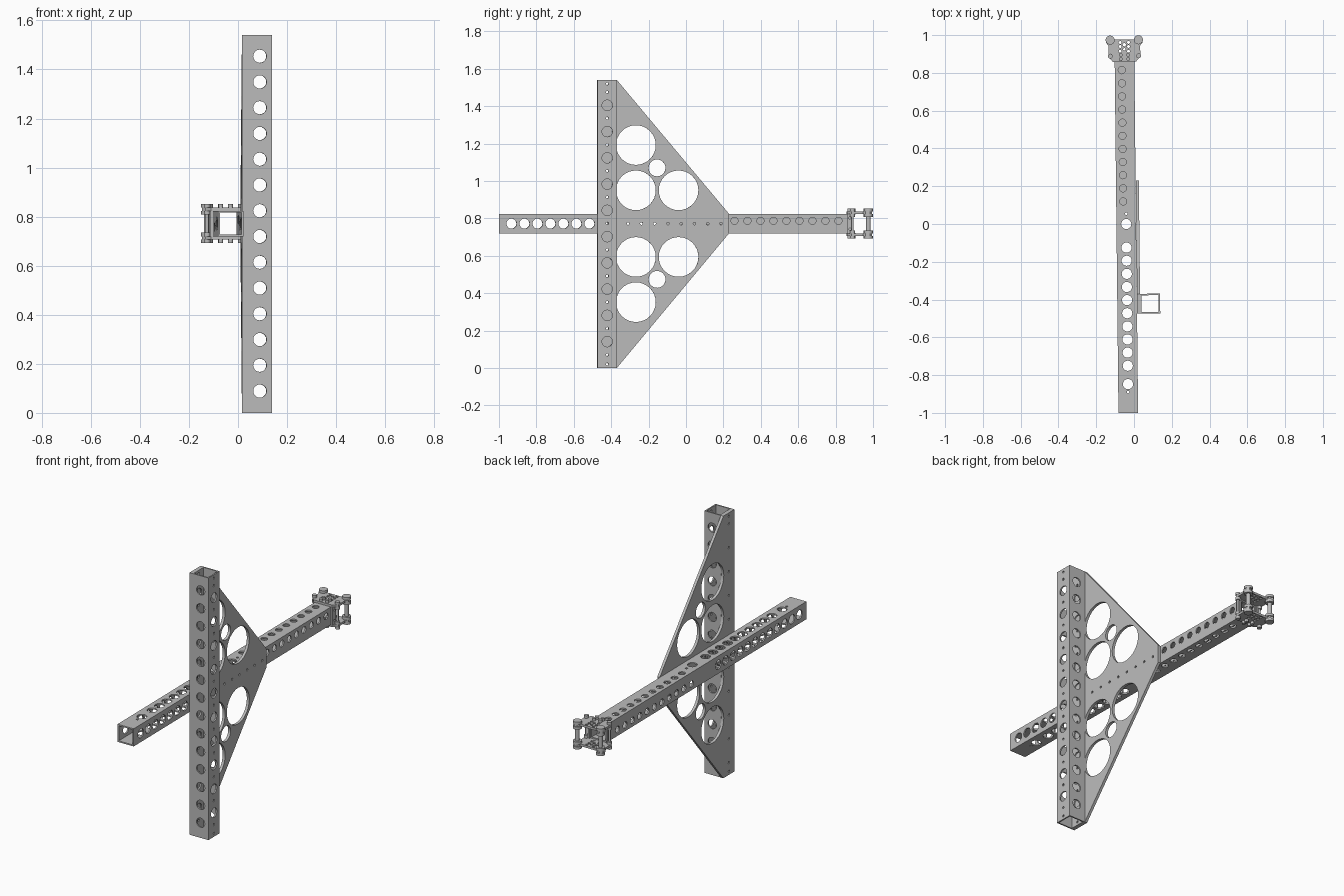
import bpy, bmesh
from math import sin, cos, pi
from mathutils import Matrix

if "Cube" in bpy.data.objects:
    bpy.data.objects.remove(bpy.data.objects["Cube"])

# one brushed metal colour
metal = bpy.data.materials.new("grey metal")
metal.use_nodes = True
GREY = (0.5, 0.5, 0.5, 1)
metal.diffuse_color = GREY
metal.node_tree.nodes["Principled BSDF"].inputs["Base Color"].default_value = GREY

# panel planes: columns give the directions of width, height and thickness
AXES = {"X": ((0, 0, 1), (1, 0, 0), (0, 1, 0)),
        "Y": ((1, 0, 0), (0, 0, 1), (0, 1, 0)),
        "Z": ((1, 0, 0), (0, 1, 0), (0, 0, 1))}
TILT = Matrix.Rotation(0.0108, 4, "Z")
WALL = 0.008
MID = 0.772        # height of the beam axis
BX = -0.041        # beam axis in x
HALF = 0.052       # half width of the square tubes


def rect(u0, u1, v0, v1):
    return [(u0, v0), (u1, v0), (u1, v1), (u0, v1)]


def panel(bm, axis, level, outline, holes, thick=WALL):
    """Flat sheet with round holes (u, v, r), starting at level along axis."""
    curve = bpy.data.curves.new("sheet", "CURVE")
    curve.dimensions, curve.fill_mode, curve.extrude = "2D", "BOTH", thick / 2
    loops = [outline]
    for u, v, r in holes:
        n = 32 if r > 0.03 else 20 if r > 0.01 else 10
        loops.append([(u + r * cos(2 * pi * i / n), v + r * sin(2 * pi * i / n))
                      for i in range(n)])
    for loop in loops:
        sp = curve.splines.new("POLY")
        sp.points.add(len(loop) - 1)
        for p, (u, v) in zip(sp.points, loop):
            p.co = (u, v, 0, 1)
        sp.use_cyclic_u = True
    tmp = bpy.data.objects.new("sheet", curve)
    mesh = bpy.data.meshes.new_from_object(tmp)
    mat = Matrix(AXES[axis]).to_4x4()
    mesh.transform(mat @ Matrix.Translation((0, 0, level + thick / 2)))
    bm.from_mesh(mesh)
    bpy.data.objects.remove(tmp)
    bpy.data.curves.remove(curve)
    bpy.data.meshes.remove(mesh)


def rod(bm, x, y, z0, z1, r, n=16):
    mat = Matrix.Translation((x, y, (z0 + z1) / 2))
    bmesh.ops.create_cone(bm, cap_ends=True, segments=n, radius1=r, radius2=r,
                          depth=z1 - z0, matrix=mat)


def finish(name, bm):
    bmesh.ops.remove_doubles(bm, verts=bm.verts, dist=1e-5)
    bmesh.ops.recalc_face_normals(bm, faces=bm.faces)
    bm.transform(TILT)
    mesh = bpy.data.meshes.new(name)
    bm.to_mesh(mesh)
    bm.free()
    mesh.materials.append(metal)
    obj = bpy.data.objects.new(name, mesh)
    bpy.context.collection.objects.link(obj)
    bpy.context.view_layer.objects.active = obj
    obj.select_set(True)
    bpy.ops.object.shade_smooth_by_angle()
    obj.select_set(False)


def row(start, step, count):
    return [start + step * i for i in range(count)]


# upright square tube
TOP = 1.54
px0, px1, py0, py1 = 0.028, 0.134, -0.475, -0.37
pcx, pcy = (px0 + px1) / 2, (py0 + py1) / 2
small_z = row(0.071, 0.1404, 11) + [0.02, 1.52]
rivets = [(pcy, z, 0.007) for z in small_z]
side = rivets + [(pcy, z, 0.028) for z in row(0.141, 0.1404, 10)]
front = [(pcx + 0.003, z, 0.027) for z in row(0.089, 0.105, 14)]
bm = bmesh.new()
for x in (px0, px1 - WALL):
    panel(bm, "X", x, rect(py0, py1, 0, TOP), side)
for y in (py0, py1 - WALL):
    panel(bm, "Y", y, rect(px0 + WALL, px1 - WALL, 0, TOP), front)
finish("upright_tube", bm)

# triangular gusset plate, symmetric about the beam axis
outline = [(py0, 0), (py1, 0), (0.23, MID - HALF), (0.23, MID + HALF),
           (py1, TOP), (py0, TOP)]
holes = rivets + [(y, MID, 0.007) for y in row(-0.31, 0.071, 8)]
for s in (-1, 1):
    holes += [(-0.268, MID + s * 0.42, 0.106), (-0.268, MID + s * 0.178, 0.106),
              (-0.04, MID + s * 0.178, 0.106), (-0.155, MID + s * 0.298, 0.045)]
bm = bmesh.new()
panel(bm, "X", 0.012, outline, holes, 0.016)
finish("gusset_plate", bm)

# long square beam: wide holes at the front, narrow staggered holes behind
Y0, Y1 = -1.0, 0.885
bm = bmesh.new()
for s in (-1, 1):
    shift = 0 if s > 0 else 0.035
    near = [(y, MID, 0.027) for y in row(-0.933, 0.0695, 12)]
    far = [(y - shift, MID + s * 0.015, 0.019) for y in row(0.12, 0.0695, 11)]
    level = BX + HALF - WALL if s > 0 else BX - HALF
    panel(bm, "X", level, rect(Y0, Y1, MID - HALF, MID + HALF), near + far)

    near = [(BX, y, 0.027) for y in row(-0.75, 0.0695, 10) + [-0.847, 0]]
    near += [(BX, y, 0.007) for y in (-0.89, 0.055)]
    far = [(BX - s * 0.015, y - shift, 0.019) for y in row(0.12, 0.0695, 11)]
    level = MID + HALF - WALL if s > 0 else MID - HALF
    panel(bm, "Z", level, rect(BX - HALF + WALL, BX + HALF - WALL, Y0, Y1), near + far)
finish("long_beam", bm)

# end bracket: two drilled plates
half_shape = [(0.06, 0.86), (0.084, 0.885), (0.084, 0.945), (0.096, 0.96),
              (0.096, 0.982), (0.083, 0.995), (0.066, 0.99), (0.056, 0.977)]
shape = [(BX + x, y) for x, y in half_shape]
shape += [(BX - x, y) for x, y in reversed(half_shape)]
drill = [(BX + x, y, 0.008) for x in (-0.022, 0.022) for y in (0.915, 0.94, 0.962)]
drill += [(BX, 0.95, 0.009), (BX, 0.925, 0.007)]
bm = bmesh.new()
for z in (MID + HALF, MID - HALF - 0.013):
    panel(bm, "Z", z, shape, drill, 0.013)
finish("bracket_plates", bm)

# bracket pillars with round heads, and bolts through the beam
bm = bmesh.new()
for x in (-0.075, 0.075):
    for y, r in ((0.975, 0.024), (0.89, 0.013)):
        rod(bm, BX + x, y, MID - 0.066, MID + 0.066, r * 0.5)
        for s in (-1, 1):
            for a, b in ((0.036, 0.052), (0.065, 0.08)):
                lo, hi = sorted((MID + s * a, MID + s * b))
                rod(bm, BX + x, y, lo, hi, r)
for x in (-0.02, 0.02):
    for y in (0.873, 0.896):
        for s in (-1, 1):
            lo, hi = sorted((MID + s * 0.05, MID + s * 0.08))
            rod(bm, BX + x, y, lo, hi, 0.01)
finish("bracket_bolts", bm)

# bracket side straps
bm = bmesh.new()
for x in (BX - HALF - 0.012, BX + HALF):
    panel(bm, "X", x, rect(0.86, 0.892, MID - HALF, MID + HALF),
          [(0.876, MID + s * 0.03, 0.006) for s in (-1, 1)], 0.012)
finish("bracket_straps", bm)
